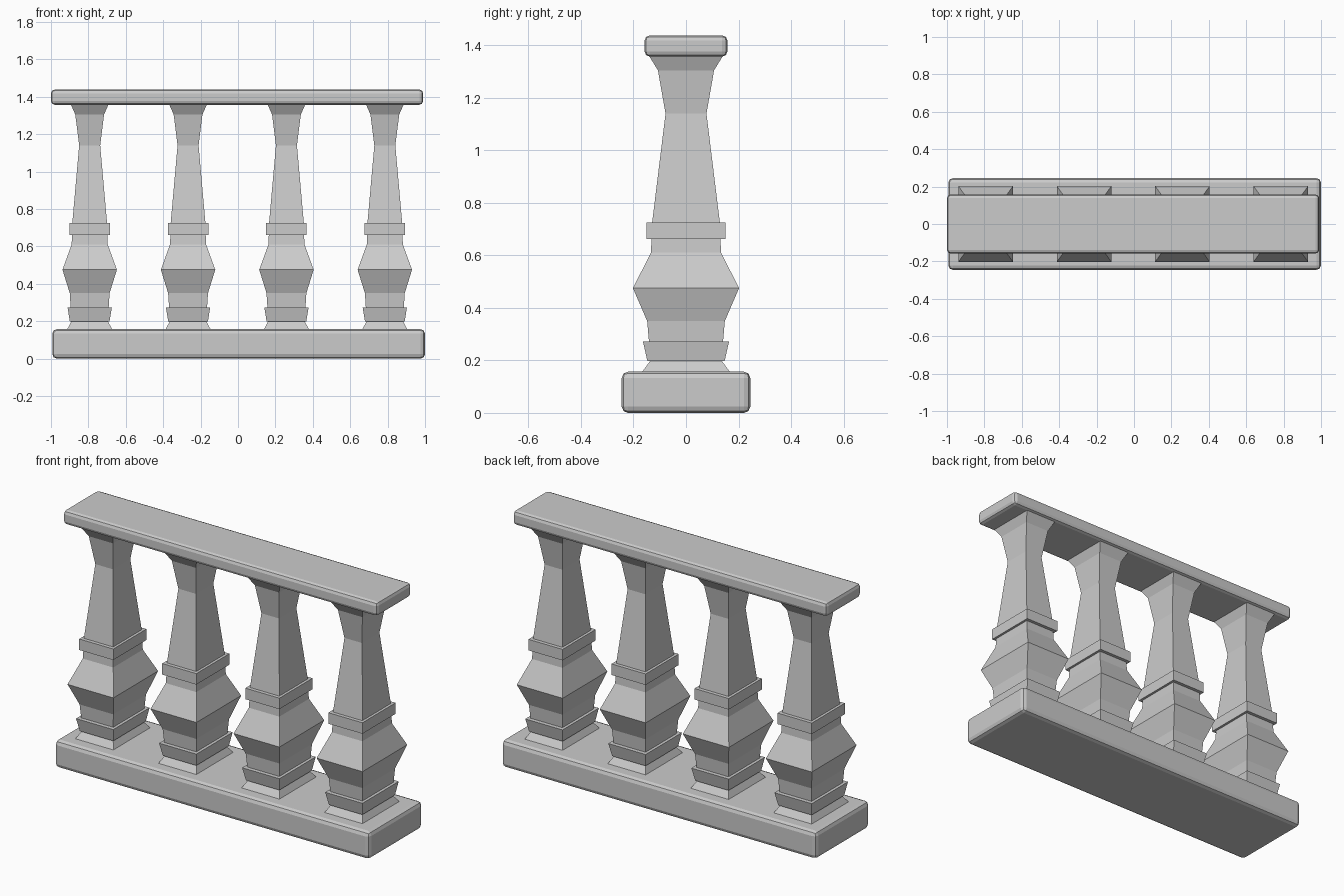
import bpy

if "Cube" in bpy.data.objects:
    bpy.data.objects.remove(bpy.data.objects["Cube"])

# (half depth in y, height) outline of one square baluster, bottom to top
PROFILE = [
    (0.172, 0.15), (0.137, 0.197),                   # flared foot
    (0.147, 0.197), (0.164, 0.272), (0.141, 0.272),  # lower block
    (0.148, 0.35), (0.202, 0.475), (0.134, 0.61), (0.131, 0.662),  # bulge
    (0.150, 0.662), (0.150, 0.725), (0.129, 0.725),  # collar
    (0.078, 1.14), (0.107, 1.305), (0.142, 1.362),   # shaft and flared head
]
X_RATIO = 0.72  # balusters are narrower in x than in y


def slab(name, x0, x1, half_y, z0, z1, bevel):
    """Long box with softened edges."""
    bpy.ops.mesh.primitive_cube_add(size=1, location=((x0 + x1) / 2, 0, (z0 + z1) / 2))
    ob = bpy.context.object
    ob.name = name
    ob.scale = (x1 - x0, 2 * half_y, z1 - z0)
    bpy.ops.object.transform_apply(location=False, rotation=False, scale=True)
    mod = ob.modifiers.new("soft_edges", 'BEVEL')
    mod.width = bevel
    mod.segments = 2
    return ob


def baluster_mesh():
    """Stack square rings along the profile and cap both ends."""
    verts, faces = [], []
    for h, z in PROFILE:
        w = h * X_RATIO
        verts += [(-w, -h, z), (w, -h, z), (w, h, z), (-w, h, z)]
    for r in range(len(PROFILE) - 1):
        for i in range(4):
            a, b = 4 * r + i, 4 * r + (i + 1) % 4
            faces.append((a, b, b + 4, a + 4))
    n = len(verts)
    faces += [(3, 2, 1, 0), (n - 4, n - 3, n - 2, n - 1)]
    me = bpy.data.meshes.new("baluster")
    me.from_pydata(verts, [], faces)
    return me


# Base plinth and top handrail
slab("base", -0.993, 1.0, 0.245, 0.0, 0.157, 0.024)
slab("handrail", -1.0, 0.99, 0.158, 1.357, 1.438, 0.02)

# Four evenly spaced balusters
mesh = baluster_mesh()
for i in range(4):
    ob = bpy.data.objects.new(f"baluster_{i + 1}", mesh)
    ob.location.x = -0.793 + 0.526 * i
    bpy.context.collection.objects.link(ob)
